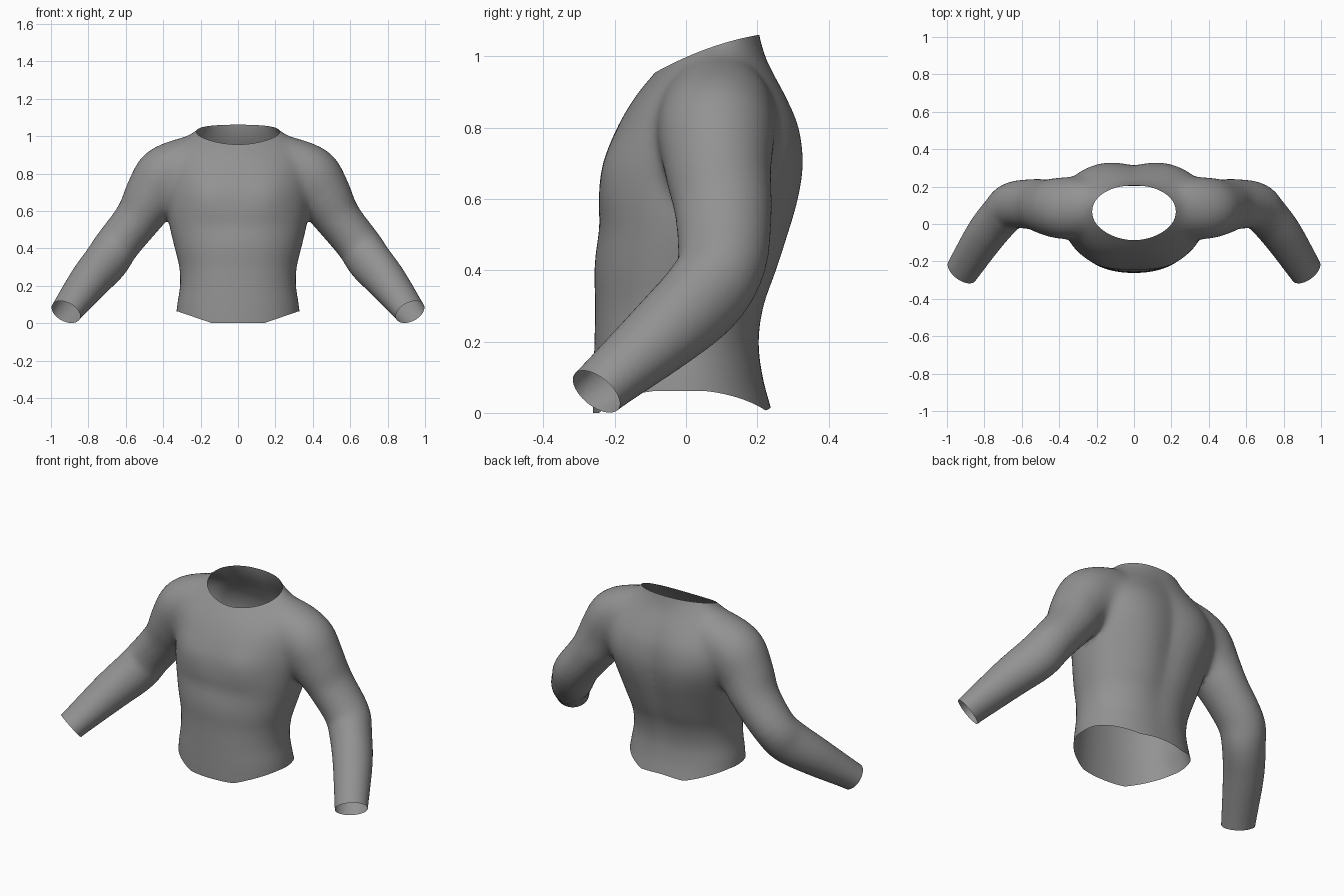
import bpy, bmesh, math
from mathutils import Vector

if "Cube" in bpy.data.objects:
    bpy.data.objects.remove(bpy.data.objects["Cube"])


def resample(rows, steps):
    """Catmull-Rom interpolation of a short table of rows."""
    out = []
    n = len(rows)
    for i in range(n - 1):
        p = [rows[max(i - 1, 0)], rows[i], rows[i + 1], rows[min(i + 2, n - 1)]]
        for s in range(steps):
            t = s / steps
            out.append([0.5 * (2 * b + (c - a) * t + (2 * a - 5 * b + 4 * c - d) * t * t
                               + (3 * b - a - 3 * c + d) * t ** 3) for a, b, c, d in zip(*p)])
    out.append(list(rows[-1]))
    return out


def loft(bm, rings):
    """Closed, capped tube through rings of points."""
    vs = [[bm.verts.new(p) for p in r] for r in rings]
    n = len(vs[0])
    for a, b in zip(vs, vs[1:]):
        for i in range(n):
            j = (i + 1) % n
            bm.faces.new((a[i], a[j], b[j], b[i]))
    bm.faces.new(vs[0])
    bm.faces.new(vs[-1])


def gauss(v, c, w):
    return math.exp(-((v - c) / w) ** 2)


def spow(v, e):
    return math.copysign(abs(v) ** e, v)


N = 64
bm = bmesh.new()

# torso: height, half width, front y, back y
torso = [(-0.10, 0.345, -0.26, 0.27), (0.0, 0.335, -0.262, 0.243), (0.1, 0.325, -0.26, 0.217),
         (0.2, 0.310, -0.257, 0.207), (0.3, 0.314, -0.255, 0.222), (0.4, 0.338, -0.257, 0.257),
         (0.5, 0.362, -0.249, 0.288), (0.6, 0.378, -0.245, 0.314), (0.7, 0.385, -0.232, 0.326),
         (0.8, 0.385, -0.193, 0.315), (0.88, 0.380, -0.147, 0.285), (0.94, 0.355, -0.10, 0.255),
         (0.99, 0.29, -0.055, 0.23), (1.04, 0.215, -0.01, 0.213), (1.10, 0.17, 0.03, 0.20)]
rings = []
for z, w, f, b in resample(torso, 4):
    cy, d = (f + b) / 2, (b - f) / 2
    ring = []
    for i in range(N):
        a = 2 * math.pi * i / N
        back = math.sin(a) > 0
        e = 0.92 + 0.14 * max(0, min(1, (z - 0.85) / 0.1))
        if back:   # broad, flat shoulder blades
            e -= 0.26 * gauss(z, 0.74, 0.17)
        x, s = w * spow(math.cos(a), e), spow(math.sin(a), e)
        y = cy + d * s
        if back:   # spine groove between the back muscles
            y += s * (0.008 * gauss(abs(x), 0.17, 0.1) - 0.014 * gauss(x, 0, 0.06)) * gauss(z, 0.6, 0.35)
        else:      # chest and stomach relief
            y += s * (0.014 * gauss(abs(x), 0.18, 0.1) * gauss(z, 0.68, 0.12)
                      - 0.005 * gauss(z, 0.53, 0.05) * gauss(x, 0, 0.25))
        ring.append((x, y, z))
    rings.append(ring)
loft(bm, rings)

# sleeves: centre x, y, z, horizontal radius, vertical radius
arm = [(0.17, 0.09, 0.915, 0.11, 0.10), (0.28, 0.09, 0.865, 0.155, 0.135), (0.38, 0.085, 0.79, 0.168, 0.165),
       (0.455, 0.09, 0.685, 0.152, 0.152),
       (0.535, 0.105, 0.56, 0.136, 0.125), (0.645, 0.10, 0.42, 0.125, 0.118), (0.705, 0.05, 0.33, 0.115, 0.122),
       (0.795, -0.06, 0.225, 0.108, 0.108), (0.92, -0.252, 0.06, 0.09, 0.077), (0.97, -0.322, -0.01, 0.085, 0.075)]
path = resample(arm, 4)
for side in (1, -1):
    rings = []
    for k, (x, y, z, ru, rv) in enumerate(path):
        t = (Vector(path[min(k + 1, len(path) - 1)][:3]) - Vector(path[max(k - 1, 0)][:3])).normalized()
        u = t.cross(Vector((0, 0, 1))).normalized()
        v = u.cross(t)
        ring = []
        for i in range(32):
            a = 2 * math.pi * i / 32
            p = Vector((x, y, z)) + u * ru * math.cos(a) + v * rv * math.sin(a)
            ring.append((side * p.x, p.y, p.z))
        rings.append(ring)
    loft(bm, rings)

bmesh.ops.recalc_face_normals(bm, faces=bm.faces)
mesh = bpy.data.meshes.new("long_sleeve_top")
bm.to_mesh(mesh)
bm.free()
top = bpy.data.objects.new("long_sleeve_top", mesh)
bpy.context.collection.objects.link(top)
bpy.context.view_layer.objects.active = top
top.select_set(True)

# fuse torso and sleeves into one soft skin
m = top.modifiers.new("fuse", 'REMESH')
m.mode = 'VOXEL'
m.voxel_size = 0.011
bpy.ops.object.modifier_apply(modifier=m.name)

# blend the shoulders more strongly than the rest
group = top.vertex_groups.new(name="shoulders")
for v in top.data.vertices:
    x, y, z = v.co
    w = gauss(abs(x), 0.36, 0.13) * min(1, max(0, (z - 0.56) / 0.12))
    if w > 0.01:
        group.add([v.index], w, 'REPLACE')
for name, count in (("shoulders", 90), ("", 10)):
    m = top.modifiers.new("soften", 'SMOOTH')
    m.factor = 0.5
    m.iterations = count
    m.vertex_group = name
    bpy.ops.object.modifier_apply(modifier=m.name)

bm = bmesh.new()
bm.from_mesh(top.data)


def cut(test, co, no):
    faces = [f for f in bm.faces if test(f.calc_center_median())]
    geom = set(faces)
    for f in faces:
        geom.update(f.verts)
        geom.update(f.edges)
    bmesh.ops.bisect_plane(bm, geom=list(geom), plane_co=co, plane_no=no, clear_outer=True)


def curved_cut(test, height, direction):
    """Cut along a curved height line: flatten it, cut, restore it."""
    for v in bm.verts:
        v.co.z -= height(v.co)
    cut(test, (0, 0, 0), (0, 0, direction))
    for v in bm.verts:
        v.co.z += height(v.co)


# hem, neckline and cuff openings
curved_cut(lambda c: abs(c.x) < 0.45 and c.z < 0.12,
           lambda c: 0.062 * min(1, max(0, (abs(c.x) - 0.14) / 0.18))
           + 0.016 * max(0, min(1, c.y / 0.2)) * gauss(c.x, 0, 0.15), -1)
curved_cut(lambda c: abs(c.x) < 0.4 and c.z > -0.15,
           lambda c: 0.998 + 0.44 * c.y - 0.65 * c.y * c.y, 1)
for s in (1, -1):
    cut(lambda c: c.x * s > 0.7, (s * 0.92, -0.252, 0.06), (s * 0.47, -0.61, -0.63))

bm.to_mesh(top.data)
bm.free()
bpy.ops.object.shade_smooth()

# dark grey cloth
mat = bpy.data.materials.new("grey_cloth")
mat.diffuse_color = (0.29, 0.29, 0.29, 1)
mat.use_nodes = True
mat.node_tree.nodes["Principled BSDF"].inputs["Base Color"].default_value = mat.diffuse_color
top.data.materials.clear()
top.data.materials.append(mat)
